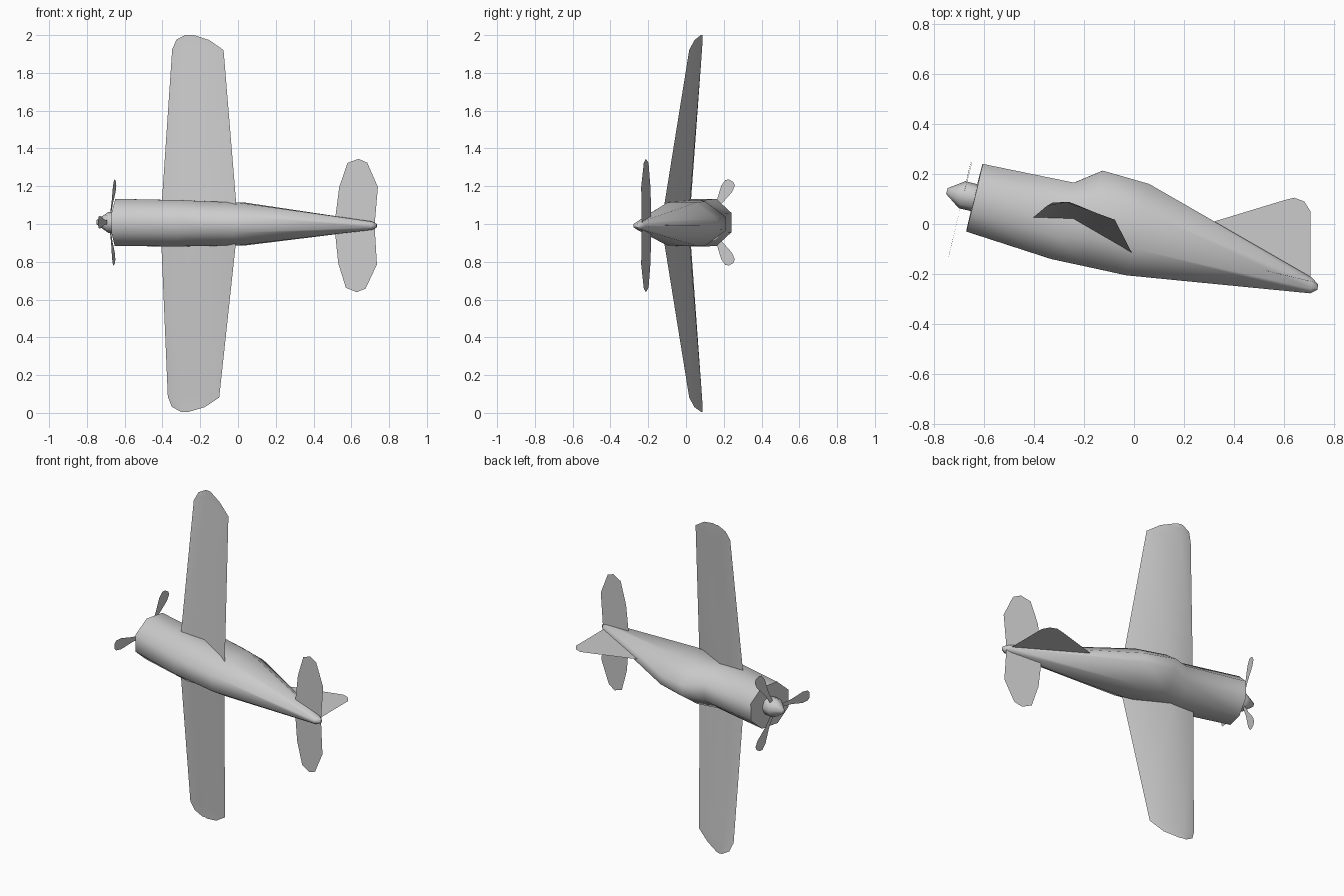
import bpy, bmesh, math
from mathutils import Vector

if "Cube" in bpy.data.objects:
    bpy.data.objects.remove(bpy.data.objects["Cube"])

YAW = 0.0125                       # slight turn of the whole aircraft
AXIS = Vector((0.972, -0.234, 0))  # thrust line, nose to tail
UP = Vector((0.234, 0.972, 0))
SIDE = Vector((0, 0, 1))
NOSE = Vector((-0.6375, 0.105, 0))


def place(p):
    return Vector((p[0] + YAW * p[2], p[1], 1 + p[2] - YAW * p[0]))


def make(name, verts, faces, angle=60, fix=True):
    me = bpy.data.meshes.new(name)
    me.from_pydata([place(v) for v in verts], [], faces)
    if fix:
        bm = bmesh.new()
        bm.from_mesh(me)
        bmesh.ops.recalc_face_normals(bm, faces=bm.faces)
        bm.to_mesh(me)
        bm.free()
    ob = bpy.data.objects.new(name, me)
    bpy.context.collection.objects.link(ob)
    bpy.context.view_layer.objects.active = ob
    for o in bpy.context.selected_objects:
        o.select_set(False)
    ob.select_set(True)
    bpy.ops.object.shade_smooth_by_angle(angle=math.radians(angle))
    return ob


def loft(name, rows, closed=False, angle=60):
    """Skin rows of equal point count; closed rows become a capped tube."""
    n = len(rows[0])
    verts = [p for r in rows for p in r]
    faces = [(i * n + j, i * n + (j + 1) % n, (i + 1) * n + (j + 1) % n, (i + 1) * n + j)
             for i in range(len(rows) - 1) for j in range(n if closed else n - 1)]
    if closed:
        faces += [tuple(range(n)), tuple(range(len(verts) - n, len(verts)))]
    return make(name, verts, faces, angle)


# Fuselage: octagonal sections given by top point, bottom point, half width, crown width factor
sections = [((-0.605, 0.24), (-0.67, -0.03), 0.125, 1.0),
            ((-0.24, 0.165), (-0.33, -0.14), 0.122, 1.0),
            ((-0.125, 0.213), (-0.20, -0.168), 0.118, 0.7),
            ((0.06, 0.16), (-0.03, -0.205), 0.114, 0.6),
            ((0.712, -0.215), (0.705, -0.277), 0.022, 0.8),
            ((0.735, -0.242), (0.733, -0.262), 0.01, 1.0)]
rows = []
for top, bot, w, crown in sections:
    top, bot = Vector((*top, 0)), Vector((*bot, 0))
    mid, half = (top + bot) / 2, (top - bot) / 2
    row = []
    for k in range(8):
        a = math.pi / 8 + k * math.pi / 4
        c, s = math.cos(a) / math.cos(math.pi / 8), math.sin(a) / math.cos(math.pi / 8)
        row.append(mid + half * c + SIDE * s * w * (crown if c > 0.9 else 1))
    rows.append(row)
loft("fuselage", rows, closed=True)

# Wings: cambered sheets, rows of (x, y) leading, middle, trailing at each span
wing = [(0.10, (-0.405, 0.025), (-0.245, 0.02), (-0.01, -0.115)),
        (0.92, (-0.36, 0.072), (-0.28, 0.085), (-0.088, 0.017)),
        (0.972, (-0.338, 0.085), (-0.275, 0.088), (-0.165, 0.045)),
        (0.998, (-0.29, 0.088), (-0.272, 0.088), (-0.25, 0.08))]
# Tailplane: flat sheets, outline of (x, span)
tail = [(0.51, 0), (0.533, 0.2), (0.575, 0.33), (0.633, 0.353),
        (0.68, 0.333), (0.738, 0.205), (0.723, 0)]
for s, label in ((1, "left"), (-1, "right")):
    loft(label + "_wing", [[(*p, s * z) for p in pts] for z, *pts in wing], angle=30)
    make(label + "_tailplane", [(x, -0.185 - 0.24 * (x - 0.52), s * z) for x, z in tail],
         [tuple(range(len(tail)))])

# Tail fin
fin = [(0.32, 0.01), (0.60, 0.095), (0.64, 0.105), (0.68, 0.09),
       (0.705, 0.05), (0.705, -0.22)]
make("tail_fin", [(*p, 0) for p in fin], [tuple(range(len(fin)))])

# Spinner
rows = [[NOSE + AXIS * s + (UP * math.cos(a) + SIDE * math.sin(a)) * r
         for a in [k * math.pi / 4 for k in range(8)]]
        for s, r in ((-0.113, 0.012), (-0.05, 0.056), (0.0, 0.055))]
loft("spinner", rows, closed=True)

# Three propeller blades: flat sheets, outline of (radius, half width)
blade = [(0.04, 0.01), (0.12, 0.015), (0.205, 0.034), (0.242, 0.03), (0.255, 0.014)]
outline = blade + [(r, -w) for r, w in reversed(blade)]
hub = NOSE - AXIS * 0.045
for k in range(3):
    a = math.pi / 3 + k * math.tau / 3
    out = UP * math.cos(a) + SIDE * math.sin(a)
    across = SIDE * math.cos(a) - UP * math.sin(a)
    make("propeller_blade_%d" % (k + 1), [hub + out * r + across * w for r, w in outline],
         [tuple(range(len(outline)))])
